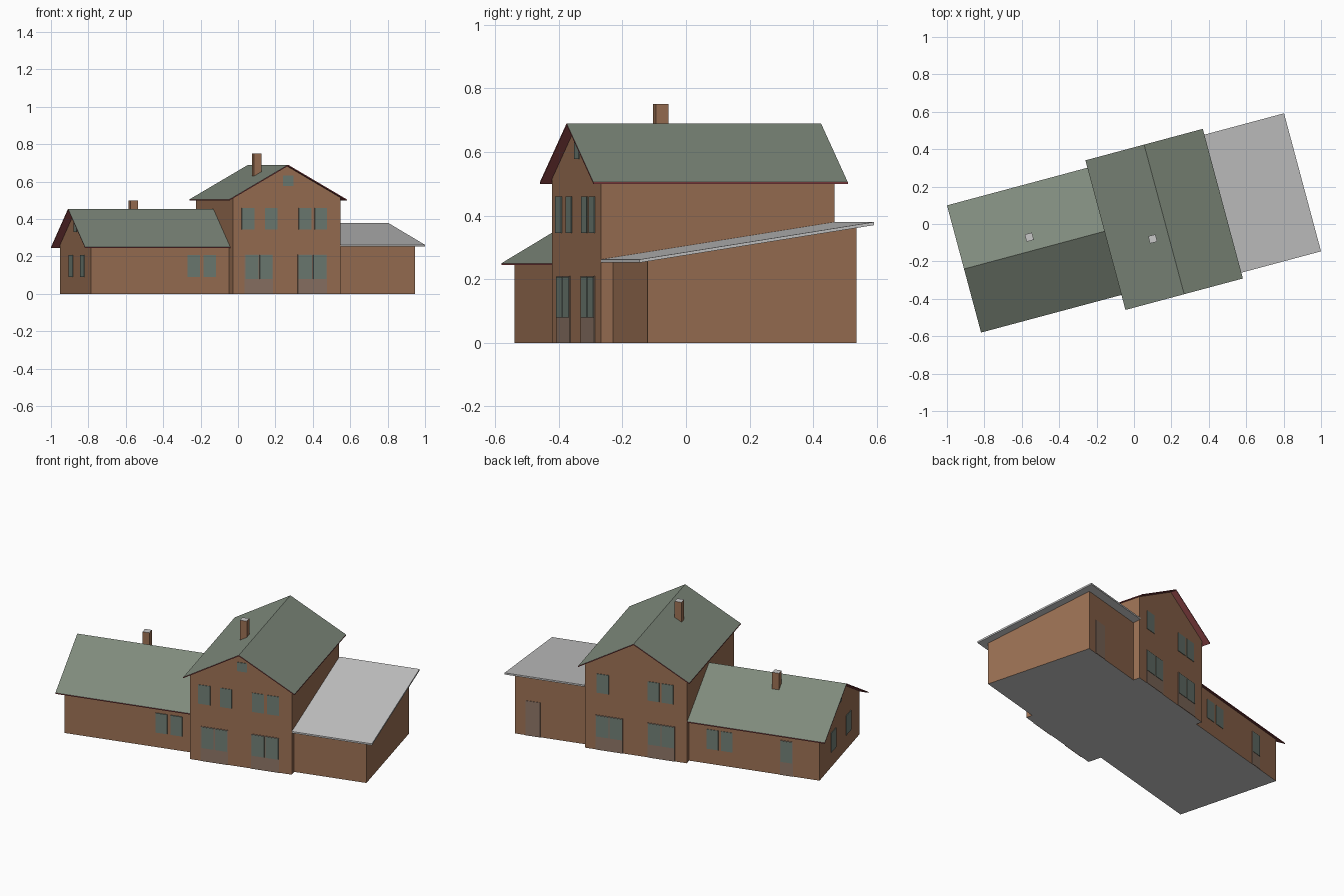
import bpy, math
from mathutils import Matrix, Vector

if "Cube" in bpy.data.objects:
    bpy.data.objects.remove(bpy.data.objects["Cube"])

# The house is laid out in its own axes (u along, v deep), then turned 15 degrees
TURN = Matrix.Rotation(math.radians(15), 3, 'Z')


def mat(name, r, g, b):
    lin = [((c / 255 + 0.055) / 1.055) ** 2.4 for c in (r, g, b)]
    m = bpy.data.materials.new(name)
    m.diffuse_color = (*lin, 1)
    m.use_nodes = True
    m.node_tree.nodes["Principled BSDF"].inputs["Base Color"].default_value = m.diffuse_color
    return m


BRICK = mat("brick", 156, 113, 84)
GREEN = mat("roof_green", 127, 138, 124)
RED = mat("soffit_red", 158, 78, 80)
GREY = mat("light_grey", 200, 200, 200)
GLASS = mat("window_glass", 112, 126, 117)
DOOR = mat("door_brown", 141, 117, 102)


def prism(name, profile, axis, a, b, mats, rule=None):
    """Extrude a 2D profile (horizontal, z) from a to b along axis 'u' or 'v'."""
    n = len(profile)
    place = (lambda p, t: (t, p[0], p[1])) if axis == 'u' else (lambda p, t: (p[0], t, p[1]))
    verts = [TURN @ Vector(place(p, t)) for t in (a, b) for p in profile]
    faces = [tuple(range(n))[::-1], tuple(range(n, 2 * n))]
    faces += [(i, (i + 1) % n, n + (i + 1) % n, n + i) for i in range(n)]
    if axis == 'v':
        faces = [f[::-1] for f in faces]
    me = bpy.data.meshes.new(name)
    me.from_pydata(verts, [], faces)
    me.update()
    for m in mats:
        me.materials.append(m)
    if rule:
        for f in me.polygons:
            f.material_index = rule(f.normal)
    ob = bpy.data.objects.new(name, me)
    bpy.context.collection.objects.link(ob)
    return ob


def box(name, u0, u1, v0, v1, z0, z1, mats, rule=None):
    return prism(name, [(u0, z0), (u1, z0), (u1, z1), (u0, z1)], 'v', v0, v1, mats, rule)


def gable(name, axis, mid, half_wall, half_roof, eave, ridge, wall, roof):
    """Gabled block: brick body below a thin roof with red underside."""
    t = 0.006
    top = eave + (ridge - eave) * (1 - half_wall / half_roof) - t
    body = [(mid - half_wall, 0), (mid + half_wall, 0), (mid + half_wall, top),
            (mid, ridge - t), (mid - half_wall, top)]
    prism(name + "_walls", body, axis, *wall, [BRICK, GREY], lambda n: int(n.z < -0.9))
    sheet = [(mid - half_roof, eave - t), (mid, ridge - t), (mid + half_roof, eave - t),
             (mid + half_roof, eave), (mid, ridge), (mid - half_roof, eave)]
    prism(name + "_roof", sheet, axis, *roof, [GREEN, RED], lambda n: int(n.z < 0.1))


# Main two-storey block and left wing
gable("main", 'v', 0.162, 0.298, 0.325, 0.505, 0.69, (-0.40, 0.36), (-0.432, 0.396))
gable("wing", 'u', 0.003, 0.32, 0.352, 0.25, 0.455, (-0.898, -0.136), (-0.94, -0.136))

# Lean-to on the right, with a roof sloping to the front
slope = (0.38 - 0.262) / 0.764
roof_z = lambda v: 0.262 + slope * (v + 0.40)
prism("leanto_walls", [(-0.361, 0), (0.318, 0), (0.318, roof_z(0.318) - 0.01),
                       (-0.361, roof_z(-0.361) - 0.01)], 'u', 0.46, 0.882,
      [BRICK, GREY], lambda n: int(n.z < -0.9))
prism("leanto_roof", [(-0.40, 0.252), (0.364, 0.37), (0.364, 0.38), (-0.40, 0.262)],
      'u', 0.46, 0.928, [GREY])

# Chimneys with grey caps
for name, u, v, z0, z1 in (("main", 0.076, -0.103, 0.60, 0.75), ("wing", -0.559, 0.077, 0.38, 0.50)):
    box(name + "_chimney", u - 0.02, u + 0.02, v - 0.02, v + 0.02, z0, z1,
        [BRICK, GREY], lambda n: int(n.z > 0.9))


def plate(name, side, wall, a, b, z0, z1, m, thick=0.003):
    """Thin plate on a wall: side 'front', 'back' or 'left'."""
    if side == 'left':
        box(name, wall - thick, wall + 0.002, a, b, z0, z1, [m])
    elif side == 'front':
        box(name, a, b, wall - thick, wall + 0.002, z0, z1, [m])
    else:
        box(name, a, b, wall - 0.002, wall + thick, z0, z1, [m])


# Windows: side, wall position, z range, spans along the wall
windows = [
    ('front', -0.40, 0.345, 0.46, [(-0.087, -0.016), (0.041, 0.110), (0.229, 0.298), (0.317, 0.386)]),
    ('front', -0.40, 0.578, 0.632, [(0.142, 0.198)]),
    ('back', 0.36, 0.345, 0.46, [(0.32, 0.39), (0.025, 0.093), (-0.057, 0.011)]),
    ('front', -0.32, 0.09, 0.208, [(-0.365, -0.297), (-0.277, -0.209)]),
    ('back', 0.323, 0.09, 0.208, [(-0.307, -0.239), (-0.389, -0.323)]),
    ('left', -0.898, 0.09, 0.208, [(0.06, 0.14), (-0.18, -0.10)]),
    ('left', -0.898, 0.33, 0.385, [(-0.03, 0.04)]),
]
for side, wall, z0, z1, spans in windows:
    for a, b in spans:
        plate("window", side, wall, a, b, z0, z1, GLASS)

# Glazed doors: brown leaf with one or two glass panes above
doors = [
    ('front', -0.40, -0.071, 0.087, 2), ('front', -0.40, 0.223, 0.386, 2),
    ('back', 0.36, 0.238, 0.396, 2), ('back', 0.36, -0.066, 0.092, 2),
    ('back', 0.323, -0.743, -0.669, 1), ('back', 0.318, 0.735, 0.822, 0),
]
for side, wall, a, b, panes in doors:
    plate("door", side, wall, a, b, 0, 0.21, DOOR)
    w = (b - a) / max(panes, 1)
    for i in range(panes):
        plate("door_glass", side, wall, a + i * w + 0.004, a + (i + 1) * w - 0.004,
              0.08, 0.207, GLASS, 0.005)
